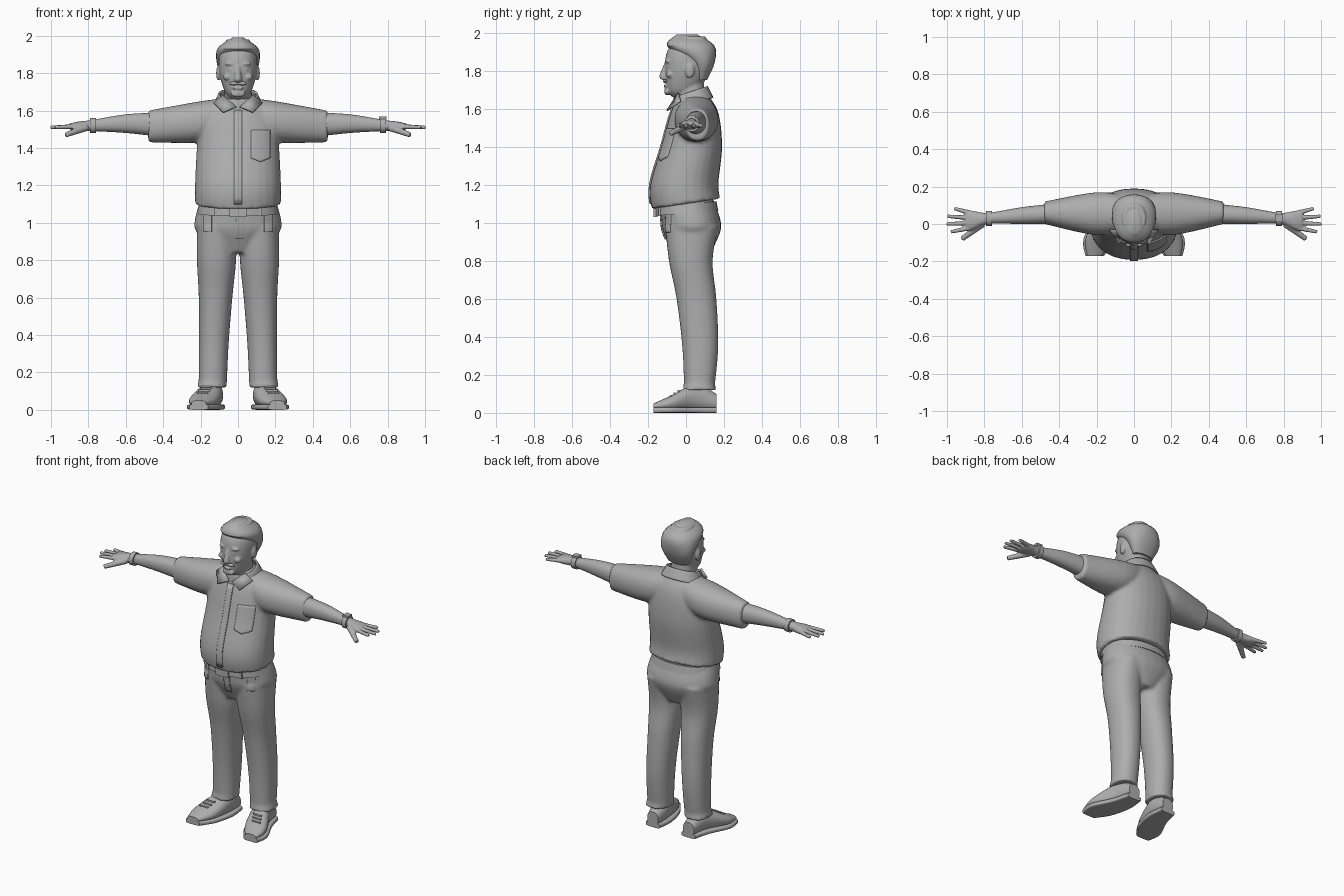
import bpy, bmesh, math
from mathutils import Matrix, Vector

default_cube = bpy.data.objects.get("Cube")
if default_cube:
    bpy.data.objects.remove(default_cube, do_unlink=True)

grey = bpy.data.materials.new("plain_grey")
grey.use_nodes = True
grey.diffuse_color = (.42, .42, .42, 1)
grey.node_tree.nodes["Principled BSDF"].inputs["Base Color"].default_value = grey.diffuse_color


def hermite(before, start, end, after, t):
    """Smooth value between start and end, guided by the neighbouring values."""
    slope_in, slope_out = (end - before) / 2, (after - start) / 2
    ease = t * t * (3 - 2 * t)
    return start + (end - start) * ease + t * (1 - t) * (slope_in * (1 - t) - slope_out * t)


def spline(rows, steps):
    """Smoothly interpolate a list of section rows."""
    padded = [rows[0], *rows, rows[-1]]
    smooth = []
    for neighbours in zip(padded, padded[1:], padded[2:], padded[3:]):
        for step in range(steps):
            smooth.append([hermite(*values, step / steps) for values in zip(*neighbours)])
    return smooth + [rows[-1]]


def rounded(low, high, wave, power):
    """Point of a rounded-square outline spanning low to high."""
    return (low + high) / 2 + (high - low) / 2 * math.copysign(abs(wave) ** (2 / power), wave)


def loft(bm, axis, rows, side=1, sides=28, power=2.2, steps=5, lift=None, caps=True):
    """Skin sections given as (position, low, high, low, high) or (position, half width, low, high)."""
    rows = [row if len(row) == 5 else (row[0], -row[1], *row[1:]) for row in rows]
    rings = []
    for position, left, right, low, high in spline(rows, steps):
        ring = []
        for index in range(sides):
            angle = math.tau * index / sides
            a = rounded(left, right, math.cos(angle), power)
            b = rounded(low, high, math.sin(angle), power)
            point = Vector({"x": (position, a, b), "y": (a, position, b), "z": (a, b, position)}[axis])
            if lift:
                point.z += lift(point)
            point.x *= side
            ring.append(bm.verts.new(point))
        rings.append(ring)
    faces = [bm.faces.new((lower[k], lower[k - 1], upper[k - 1], upper[k]))
             for lower, upper in zip(rings, rings[1:]) for k in range(sides)]
    if caps:
        faces += [bm.faces.new(rings[0]), bm.faces.new(rings[-1])]
    bmesh.ops.recalc_face_normals(bm, faces=faces)


def ball(bm, centre, size):
    matrix = Matrix.Translation(centre) @ Matrix.Diagonal((*size, 1))
    bmesh.ops.create_uvsphere(bm, u_segments=14, v_segments=9, radius=1, matrix=matrix)


def box(bm, centre, size):
    matrix = Matrix.Translation(centre) @ Matrix.Diagonal((*size, 1))
    bmesh.ops.create_cube(bm, size=1, matrix=matrix)


def rod(bm, start, end, radius):
    """Tapered round bar between two points."""
    start, end = Vector(start), Vector(end)
    span = end - start
    turn = span.to_track_quat("Z", "Y").to_matrix().to_4x4()
    bmesh.ops.create_cone(bm, cap_ends=True, segments=10, radius1=radius, radius2=radius * .7,
                          depth=span.length, matrix=Matrix.Translation((start + end) / 2) @ turn)


def finish(bm, name, voxel=None, thickness=None):
    """Turn the geometry into a named object, optionally blended or thickened."""
    mesh = bpy.data.meshes.new(name)
    bm.to_mesh(mesh)
    bm.free()
    mesh.materials.append(grey)
    part = bpy.data.objects.new(name, mesh)
    bpy.context.scene.collection.objects.link(part)
    bpy.ops.object.select_all(action="DESELECT")
    part.select_set(True)
    bpy.context.view_layer.objects.active = part
    bpy.ops.object.shade_smooth_by_angle(angle=math.radians(40))
    if voxel:
        blend = part.modifiers.new("blend", "REMESH")
        blend.mode, blend.voxel_size, blend.use_smooth_shade = "VOXEL", voxel, True
        soften = part.modifiers.new("soften", "SMOOTH")
        soften.factor, soften.iterations = .5, 3
    if thickness:
        solid = part.modifiers.new("thickness", "SOLIDIFY")
        solid.thickness, solid.offset = thickness, 0
    return part


def patch(name, target, centre, size, point_drop=0):
    """Cloth panel projected onto the front of a garment, with an optional pointed lower edge."""
    bm = bmesh.new()
    bmesh.ops.create_grid(bm, x_segments=10, y_segments=14, size=.5)
    for vert in bm.verts:
        across, up = vert.co.x, vert.co.y
        drop = point_drop * (1 - 2 * abs(across)) * (.5 - up)
        vert.co = (centre[0] + across * size[0], -.3, centre[1] + up * size[1] - drop)
    panel = finish(bm, name)
    wrap = panel.modifiers.new("wrap", "SHRINKWRAP")
    wrap.target, wrap.wrap_method, wrap.use_project_y = target, "PROJECT", True
    solid = panel.modifiers.new("thickness", "SOLIDIFY")
    solid.thickness, solid.offset = .014, 0


# Shirt: torso and short sleeves blended together, hem rising to the back
bm = bmesh.new()
loft(bm, "z", [(1.1, .23, -.18, .18), (1.2, .23, -.19, .17), (1.4, .22, -.13, .19),
               (1.58, .2, -.08, .17), (1.68, .09, -.03, .11)],
     lift=lambda point: max(0, 1.25 - point.z) * point.y)
for side in (1, -1):
    loft(bm, "x", [(.04, -.03, .15, 1.48, 1.67), (.2, -.06, .17, 1.43, 1.65), (.48, 0, .12, 1.43, 1.6)], side)
shirt = finish(bm, "shirt", voxel=.011)
patch("shirt_placket", shirt, (0, 1.35), (.04, .5))
patch("shirt_pocket", shirt, (.12, 1.42), (.1, .15), point_drop=.02)

# Collar band and pointed collar flaps
bm = bmesh.new()
loft(bm, "z", [(1.62, .13, -.07, .14), (1.69, .1, -.06, .11)],
     lift=lambda point: (point.y - .03) / 3, caps=False)
finish(bm, "collar_band", thickness=.01)
bm = bmesh.new()
for side in (1, -1):
    outline = [(.01, -.08, 1.62), (.08, -.1, 1.59), (.13, -.03, 1.64), (.08, -.04, 1.68)]
    bm.faces.new([bm.verts.new((side * x, y, z)) for x, y, z in outline])
finish(bm, "collar_flaps", thickness=.01)

# Trousers: hips and legs blended together, with a slouching hem
bm = bmesh.new()
loft(bm, "z", [(.84, .1, -.07, .13), (.95, .22, -.12, .18), (1.02, .23, -.13, .18), (1.13, .2, -.14, .14)])
leg = [(.13, .06, .21, -.01, .15), (.35, .05, .21, -.02, .17), (.6, .03, .21, -.05, .16),
       (.8, .01, .22, -.09, .14), (.98, .01, .22, -.11, .17)]
for side in (1, -1):
    loft(bm, "z", leg, side)
    loft(bm, "z", [(.12, .06, .22, -.02, .16), (.16, .06, .21, -.01, .15)], side)
trousers = finish(bm, "trousers", voxel=.011)
patch("trouser_fly", trousers, (.01, .98), (.04, .13))
for side, name in ((1, "left"), (-1, "right")):
    patch(name + "_hip_pocket", trousers, (side * .16, 1), (.04, .1))

# Belt, belt loops and buckle
bm = bmesh.new()
loft(bm, "z", [(1.05, .22, -.16, .17), (1.1, .21, -.16, .16)], lift=lambda point: point.y / 12)
finish(bm, "belt")
bm = bmesh.new()
box(bm, (0, -.16, 1.06), (.09, .02, .06))
for side in (1, -1):
    box(bm, (side * .12, -.135, 1.07), (.015, .02, .07))
finish(bm, "belt_buckle_and_loops")

# Head and neck with the facial features blended in
bm = bmesh.new()
loft(bm, "z", [(1.66, .04, -.07, .06), (1.7, .07, -.1, .07), (1.8, .1, -.11, .13),
               (1.9, .1, -.1, .15), (1.98, .06, -.04, .1)])
neck = [(1.58, .08, -.06, .11), (1.76, .07, -.04, .09)]
nose = [(1.75, .02, -.12, -.09), (1.77, .02, -.14, -.09), (1.85, .01, -.11, -.08)]
loft(bm, "z", neck)
loft(bm, "z", nose)
ball(bm, (0, -.1, 1.69), (.04, .015, .02))
ball(bm, (0, -.11, 1.72), (.03, .01, .007))
for side in (1, -1):
    ball(bm, (side * .04, -.095, 1.85), (.03, .015, .01))
    ball(bm, (side * .04, -.09, 1.82), (.015, .015, .01))
    ball(bm, (side * .055, -.085, 1.78), (.025, .02, .02))
    ball(bm, (side * .105, .02, 1.8), (.012, .025, .04))
finish(bm, "head", voxel=.006)

bm = bmesh.new()
for side in (1, -1):
    ball(bm, (side * .02, -.11, 1.745), (.03, .012, .01))
finish(bm, "moustache")

# Hair swept back from the forehead
bm = bmesh.new()
loft(bm, "z", [(1.75, .07, .05, .11), (1.84, .11, .02, .15), (1.93, .11, -.1, .15), (1.99, .03, -.05, .06)])
finish(bm, "hair")

arm = [(.42, 0, .11, 1.46, 1.59), (.6, 0, .09, 1.48, 1.58), (.78, 0, .06, 1.49, 1.55),
       (.86, -.03, .07, 1.49, 1.54), (.9, -.03, .07, 1.5, 1.53)]
shoe = [(.16, .09, .17, .01, .1), (.05, .08, .2, .01, .15), (-.08, .11, .26, .01, .09), (-.17, .17, .25, .02, .05)]
for side, name in ((1, "left"), (-1, "right")):
    # Forearm, palm, four spread fingers and a thumb
    bm = bmesh.new()
    loft(bm, "x", arm, side)
    for finger in range(4):
        root = finger * .026 - .02
        reach = 1.005 - .015 * (finger - 1.3) ** 2
        rod(bm, (side * .87, root, 1.515), (side * reach, root * 1.6 - .01, 1.51), .014)
    rod(bm, (side * .81, 0, 1.51), (side * .92, -.08, 1.47), .02)
    finish(bm, name + "_arm_and_hand", voxel=.005)

    # Wristband, with a dial on the left one
    bm = bmesh.new()
    loft(bm, "x", [(x, -.01, .07, 1.48, 1.56) for x in (.76, .79)], side, steps=1)
    if side == 1:
        box(bm, (.775, .03, 1.56), (.04, .04, .015))
    finish(bm, name + "_wristband")

    # Shoe with toes turned outward, over a wider flat sole, and laces
    bm = bmesh.new()
    loft(bm, "y", shoe, side)
    finish(bm, name + "_shoe")
    bm = bmesh.new()
    loft(bm, "y", [(y, inner - .01, outer + .01, 0, .03) for y, inner, outer, *heights in shoe], side, power=5)
    finish(bm, name + "_shoe_sole")
    bm = bmesh.new()
    for lace in range(3):
        box(bm, (side * (.17 + lace / 100), -.04 - lace / 50, .115 - lace / 80), (.06, .01, .01))
    finish(bm, name + "_shoe_laces")
